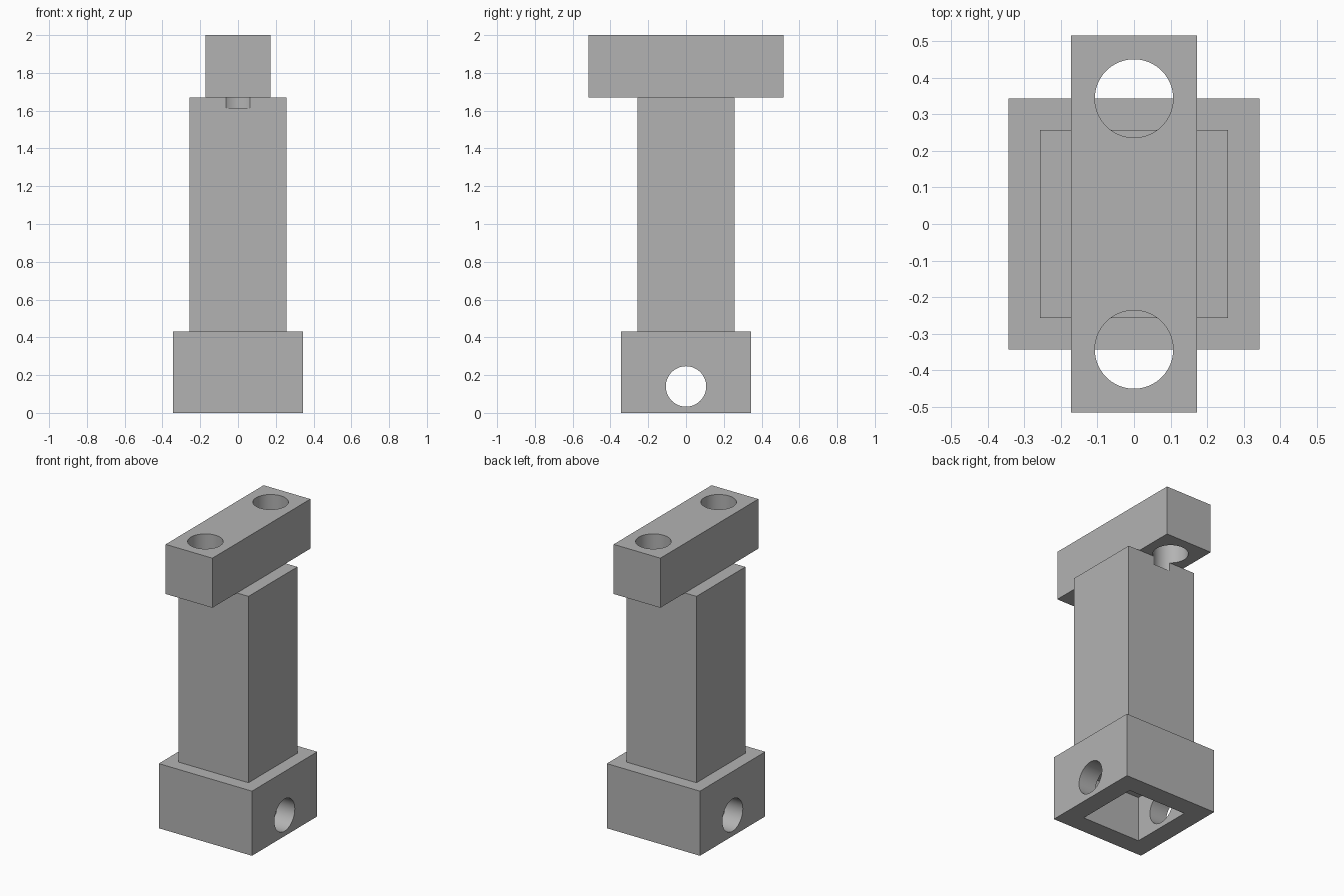
import bpy
import math

if "Cube" in bpy.data.objects:
    bpy.data.objects.remove(bpy.data.objects["Cube"], do_unlink=True)

HOLE_R = 0.107
HOLE_Y = 0.343
BASE_TOP = 0.43
COLUMN_TOP = 1.67

grey = bpy.data.materials.new("plain_grey")
grey.use_nodes = True
colour = (0.45, 0.45, 0.45, 1)
grey.diffuse_color = colour
grey.node_tree.nodes["Principled BSDF"].inputs["Base Color"].default_value = colour


def block(name, half_x, half_y, z0, z1):
    bpy.ops.mesh.primitive_cube_add(size=2, location=(0, 0, (z0 + z1) / 2))
    obj = bpy.context.object
    obj.name = name
    obj.scale = (half_x, half_y, (z1 - z0) / 2)
    bpy.ops.object.transform_apply(location=True, rotation=False, scale=True)
    obj.data.materials.append(grey)
    return obj


def rod(name, location, depth, rotation=(0, 0, 0)):
    bpy.ops.mesh.primitive_cylinder_add(vertices=64, radius=HOLE_R, depth=depth,
                                        location=location, rotation=rotation)
    obj = bpy.context.object
    obj.name = name
    obj.data.materials.append(grey)
    return obj


def cut(target, cutter):
    cutter.hide_render = True
    mod = target.modifiers.new("cut", "BOOLEAN")
    mod.operation = "DIFFERENCE"
    mod.solver = "EXACT"
    mod.object = cutter
    bpy.context.view_layer.objects.active = target
    bpy.ops.object.modifier_apply(modifier=mod.name)


# Main solids
base = block("base_socket", 0.343, 0.343, 0, BASE_TOP)
column = block("column", 0.257, 0.257, BASE_TOP, COLUMN_TOP)
bar = block("top_bar", 0.172, 0.515, COLUMN_TOP, 2)
cutters = []

# Square pocket under the base, and the cross hole through its sides
pocket = block("pocket_cutter", 0.215, 0.215, -0.1, 0.3)
cross = rod("cross_hole_cutter", (0, 0, 0.14), 1, (0, math.pi / 2, 0))
for cutter in (pocket, cross):
    cut(base, cutter)
    cutters.append(cutter)

# Bolt holes through the bar, nicking the top of the column
for side in (-1, 1):
    bolt = rod("bolt_hole_cutter", (0, side * HOLE_Y, 1.915), 0.6)
    cut(bar, bolt)
    cut(column, bolt)
    cutters.append(bolt)

for cutter in cutters:
    bpy.data.objects.remove(cutter, do_unlink=True)

# Smooth hole walls, sharp edges elsewhere
bpy.ops.object.select_all(action="DESELECT")
for obj in (base, column, bar):
    obj.select_set(True)
bpy.context.view_layer.objects.active = base
bpy.ops.object.shade_smooth_by_angle(angle=math.radians(30))
